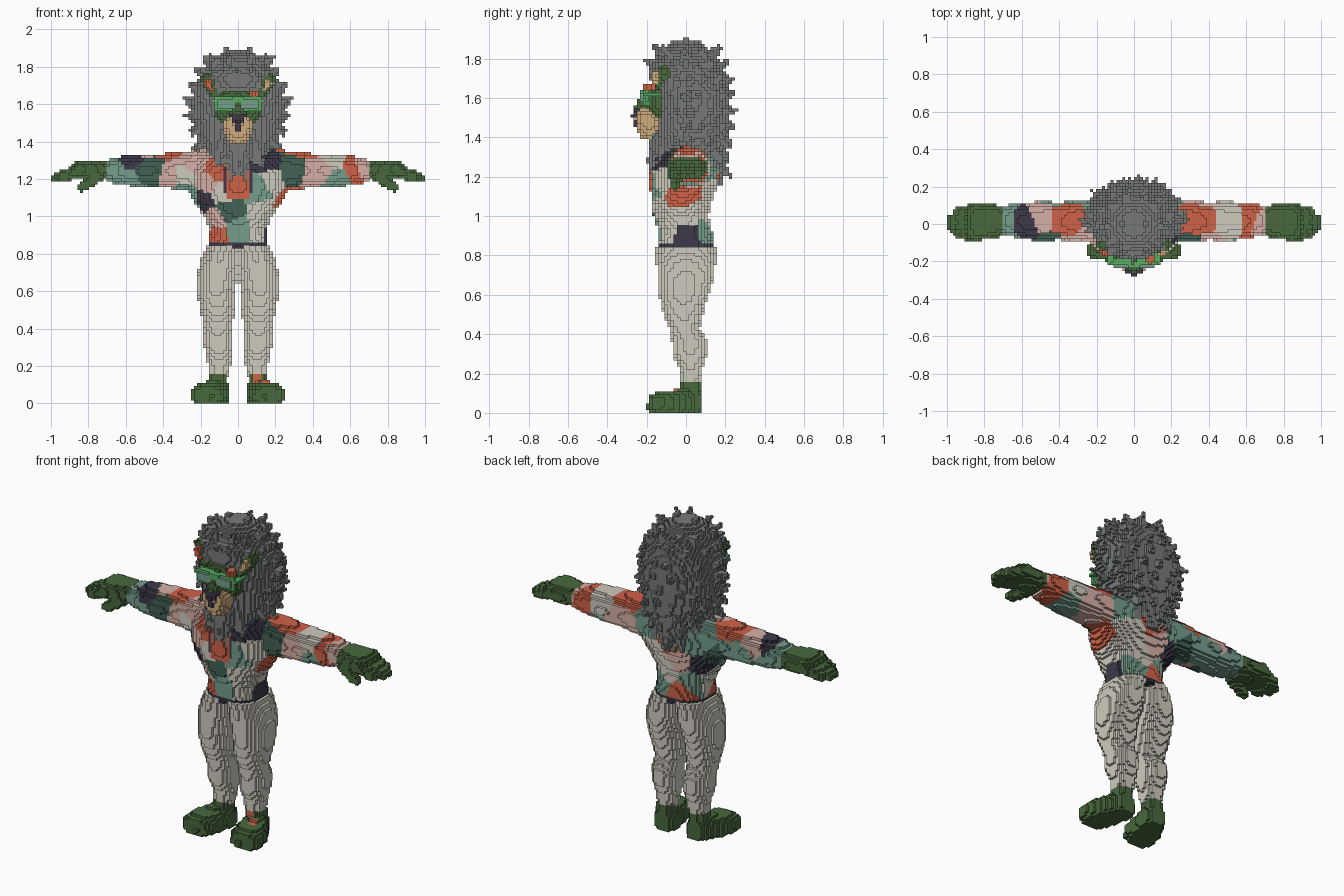
import bpy, math, random

random.seed(4)
H = 2 / 128            # block size
PAL = {                # sRGB 0-255, converted to linear below
    "mane grey": (118, 122, 121), "dark green": (72, 104, 61), "frame green": (88, 172, 96),
    "tan": (206, 172, 126), "navy": (62, 56, 74), "coral": (208, 98, 72), "dusty pink": (214, 176, 166),
    "sage": (118, 157, 140), "deep teal": (66, 98, 85), "cream": (206, 203, 190)}
NAMES = list(PAL)
GREY, GREEN, FRAME, TAN, NAVY, CORAL, PINK, SAGE, TEAL, CREAM = range(10)


def lin(c):
    c /= 255
    return c / 12.92 if c < 0.04045 else ((c + 0.055) / 1.055) ** 2.4


MATS = []
for n in NAMES:
    m = bpy.data.materials.new(n)
    m.diffuse_color = (*[lin(c) for c in PAL[n]], 1)
    MATS.append(m)

cells = {}             # block index -> (part name, colour)


def fill(part, col, lo, hi, inside):
    """Fill every block whose centre passes the test."""
    rng = [range(math.floor(a / H) - 1, math.ceil(b / H) + 1) for a, b in zip(lo, hi)]
    for i in rng[0]:
        for j in rng[1]:
            for k in rng[2]:
                p = ((i + .5) * H, (j + .5) * H, (k + .5) * H)
                if k >= 0 and inside(*p):
                    cells[i, j, k] = (part, col(*p) if callable(col) else col)


def section(rows, t):
    for a, b in zip(rows, rows[1:]):
        if a[0] <= t <= b[0]:
            f = (t - a[0]) / (b[0] - a[0])
            return [u + (v - u) * f for u, v in zip(a[1:], b[1:])]


def loft(part, col, rows, axis=2, pw=2, side=1):
    """Stack of rounded sections (position, centre a, centre b, radius a, radius b)."""
    o = [n for n in (0, 1, 2) if n != axis]
    lo, hi = [0] * 3, [0] * 3
    lo[axis], hi[axis] = rows[0][0], rows[-1][0]
    for n in (0, 1):
        lo[o[n]] = min(r[1 + n] - r[3 + n] for r in rows)
        hi[o[n]] = max(r[1 + n] + r[3 + n] for r in rows)
    if side < 0:
        lo[0], hi[0] = -hi[0], -lo[0]

    def test(x, y, z):
        p = (x * side, y, z)
        s = section(rows, p[axis])
        return s and abs((p[o[0]] - s[0]) / s[2]) ** pw + abs((p[o[1]] - s[1]) / s[3]) ** pw <= 1
    fill(part, col, lo, hi, test)


def ball(part, col, c, r, pw=2):
    fill(part, col, [a - b for a, b in zip(c, r)], [a + b for a, b in zip(c, r)],
         lambda *p: sum(abs((v - a) / b) ** pw for v, a, b in zip(p, c, r)) <= 1)


def taper(part, col, p, q, r0, r1):
    """Round-ended cone from p to q."""
    d = [b - a for a, b in zip(p, q)]
    dd = sum(v * v for v in d)
    r = max(r0, r1)

    def test(*x):
        t = max(0, min(1, sum((v - a) * b for v, a, b in zip(x, p, d)) / dd))
        return sum((v - a - b * t) ** 2 for v, a, b in zip(x, p, d)) <= (r0 + (r1 - r0) * t) ** 2
    fill(part, col, [min(a, b) - r for a, b in zip(p, q)], [max(a, b) + r for a, b in zip(p, q)], test)


# shirt patches: the nearest seed decides the colour
F, B = -.15, .14
SEEDS = [
    (-.67, 0, 1.25, SAGE), (-.57, 0, 1.31, NAVY), (-.58, 0, 1.18, SAGE), (-.5, .03, 1.31, PINK),
    (-.45, -.06, 1.24, TEAL), (-.38, .02, 1.34, CORAL), (-.37, -.06, 1.22, PINK), (-.3, -.1, 1.2, CREAM),
    (-.27, -.05, 1.12, SAGE), (-.23, -.1, 1.3, PINK), (-.2, F, 1.08, NAVY), (-.17, F, 1.18, PINK),
    (-.12, F, 1.25, CORAL), (-.07, F, 1.13, CREAM), (-.05, F, 1.03, TEAL), (0, F, .93, SAGE),
    (-.12, -.1, .88, CORAL), (-.13, F, .98, PINK), (.1, F, 1.14, SAGE), (.13, F, 1.02, CREAM),
    (.17, F, 1.3, NAVY), (.3, -.08, 1.24, TEAL), (.25, -.02, 1.08, CORAL), (.2, F, 1.2, CREAM),
    (.15, 0, .9, NAVY), (.35, .02, 1.34, CORAL), (.4, -.05, 1.23, PINK), (.5, .02, 1.27, CREAM),
    (.52, 0, 1.18, SAGE), (.63, .02, 1.25, CORAL), (.69, 0, 1.27, PINK), (.12, -.1, .92, CREAM),
    (0, B, 1.2, CORAL), (.14, B, 1.25, SAGE), (.12, B, 1.12, CREAM), (-.05, B, 1.08, PINK),
    (-.17, B, 1.24, SAGE), (-.16, .1, 1.06, NAVY), (.06, B, 1.0, CREAM), (-.12, .1, .97, SAGE),
    (-.06, B, .88, CORAL), (.1, .12, .92, SAGE), (-.16, 0, .98, CREAM), (.19, 0, 1.0, CREAM),
    (-.27, .08, 1.14, TEAL), (-.42, .1, 1.2, SAGE), (.36, .1, 1.2, PINK)]


def shirt_col(x, y, z):
    if z < .86:
        return NAVY
    if y < -.1 and abs(x) < .08 and 1.09 < z < 1.26:
        if abs(x) < .055:
            return CORAL
        if z > 1.13:
            return NAVY
    return min(SEEDS, key=lambda s: (x - s[0]) ** 2 + (y - s[1]) ** 2 + (z - s[2]) ** 2)[3]


def foot_col(x, y, z):
    spots = ((.09, -.04, .14, .035), (.15, -.07, .11, .03))
    return CORAL if any(math.dist((x, y, z), s[:3]) < s[3] for s in spots) else GREEN


LEG = [(.14, .105, .02, .05, .05), (.2, .1, .025, .06, .053), (.3, .105, .02, .077, .087),
       (.36, .107, .02, .079, .09), (.43, .107, -.008, .082, .076), (.5, .11, -.015, .092, .1),
       (.6, .117, -.012, .103, .125), (.7, .108, 0, .108, .145), (.78, .095, 0, .1, .15), (.84, .08, 0, .087, .15)]
FOOT = [(-.19, .165, .045, .07, .04), (-.15, .16, .05, .092, .055), (-.05, .14, .05, .085, .07),
        (.03, .11, .05, .067, .08), (.075, .105, .05, .045, .06)]
ARM = [(.15, .01, 1.24, .12, .115), (.3, .015, 1.245, .107, .105), (.4, .015, 1.245, .1, .09),
       (.5, .015, 1.245, .105, .085), (.6, .015, 1.245, .095, .08), (.71, .02, 1.245, .078, .056)]
PALM = [(.7, .02, 1.247, .075, .05), (.76, .015, 1.247, .09, .058), (.85, .01, 1.25, .1, .052), (.89, .01, 1.24, .09, .042)]
TORSO = [(.83, 0, 0, .165, .15), (.87, 0, 0, .16, .145), (.93, 0, -.005, .155, .135), (1.0, 0, -.025, .18, .14),
         (1.08, 0, -.022, .235, .155), (1.15, 0, -.01, .27, .172), (1.22, 0, -.005, .28, .175),
         (1.3, 0, 0, .25, .15), (1.36, 0, .01, .18, .1)]

# shirt, trousers, hands and feet
loft("shirt", shirt_col, TORSO, pw=2.2)
for s, side in ((1, "left"), (-1, "right")):
    loft("shirt", shirt_col, ARM, 0, 2.2, s)
    loft("trousers", CREAM, LEG, 2, 2.2, s)
    loft(side + "_hand", GREEN, PALM, 0, 2.3, s)
    for y, tip in ((-.065, .94), (-.017, .974), (.032, .974), (.078, .95)):
        taper(side + "_hand", GREEN, (s * .84, y, 1.25), (s * tip, y * .8, 1.208), .034, .026)
    taper(side + "_hand", GREEN, (s * .75, -.045, 1.215), (s * .83, -.06, 1.157), .035, .026)
    loft(side + "_foot", foot_col, FOOT, 1, 2.8, s)
    loft(side + "_foot", foot_col, [(.05, .107, .02, .05, .055), (.155, .107, .02, .05, .055)], 2, 2.4, s)
    for n in range(4):
        taper(side + "_foot", GREEN, (s * (.1 + n * .041), -.13, .055),
              (s * (.1 + n * .043), -.172 + .012 * abs(n - 1), .036), .034, .028)

# mane body, then tufts growing from its sections
MANE = [(1.15, 0, .14, .04, .04), (1.24, 0, .07, .11, .12), (1.32, 0, .015, .165, .185), (1.4, 0, .03, .205, .185),
        (1.5, 0, .04, .24, .18), (1.62, 0, .035, .25, .19), (1.72, 0, .01, .22, .19), (1.8, 0, .005, .17, .155),
        (1.86, 0, 0, .11, .11), (1.895, 0, 0, .05, .05)]
loft("mane", GREY, MANE, pw=2.1)
taper("mane", GREY, (0, -.1, 1.37), (0, -.155, 1.24), .1, .035)
for s in (1, -1):
    for p, q in (((.05, 0, 1.84), (.068, 0, 1.915)), ((.1, .01, 1.8), (.15, .01, 1.865)),
                 ((.16, 0, 1.74), (.225, 0, 1.79)), ((.2, .02, 1.66), (.265, .02, 1.72)),
                 ((.22, .02, 1.6), (.298, .02, 1.64)), ((.22, .02, 1.53), (.287, .02, 1.545)),
                 ((.2, .02, 1.46), (.26, .02, 1.46)), ((.17, 0, 1.42), (.225, 0, 1.37)),
                 ((.09, -.1, 1.36), (.11, -.14, 1.25)), ((.03, -.13, 1.3), (.035, -.165, 1.19))):
        taper("mane", GREY, (s * p[0], p[1], p[2]), (s * q[0], q[1], q[2]), .045, .006)
for n, z in enumerate((1.26, 1.33, 1.4, 1.47, 1.54, 1.61, 1.68, 1.75, 1.81)):
    cx, cy, rx, ry = section(MANE, z)
    count = int(rx * 68)
    for i in range(count):
        a = 2 * math.pi * (i + .5 * (n % 2) + random.uniform(-.2, .2)) / count
        u, v = math.cos(a), math.sin(a)
        if v < -.55 and 1.38 < z < 1.72:
            continue
        g = random.uniform(.022, .042)
        dz = (z - 1.58) * .22 + random.uniform(-.015, .01)
        taper("mane", GREY, (u * rx * .86, cy + v * ry * .86, z),
              (u * (rx + g), cy + v * (ry + g), z + dz), .036, .007)

# face, muzzle and nose
ball("face", GREEN, (0, -.105, 1.59), (.13, .098, .1), 2.6)
ball("mane", GREY, (0, -.1, 1.73), (.14, .09, .085), 2.2)
taper("face", GREEN, (0, -.165, 1.62), (0, -.225, 1.545), .045, .04)
loft("muzzle", TAN, [(1.385, 0, -.185, .035, .04), (1.42, 0, -.19, .06, .055), (1.47, 0, -.195, .087, .063),
                     (1.51, 0, -.2, .08, .066), (1.55, 0, -.195, .045, .06)])
loft("nose", NAVY, [(1.45, 0, -.25, .009, .018), (1.485, 0, -.252, .014, .02), (1.51, 0, -.252, .034, .022),
                    (1.545, 0, -.25, .042, .022)], pw=3)

# ears and glasses
for s in (1, -1):
    taper("ears", GREEN, (s * .125, -.13, 1.66), (s * .165, -.11, 1.73), .028, .036)
    taper("ears", TAN if s > 0 else CORAL, (s * .145, -.155, 1.68), (s * .162, -.15, 1.715), .016, .019)
    ball("glasses", FRAME, (s * .062, -.21, 1.603), (.06, .016, .042), 5)
    ball("glasses", SAGE, (s * .062, -.215, 1.603), (.043, .024, .026), 4)
    ball("glasses", FRAME, (s * .125, -.165, 1.62), (.012, .06, .012), 8)
ball("glasses", FRAME, (0, -.21, 1.625), (.03, .018, .012), 6)
ball("face", CORAL, (.085, -.185, 1.655), (.025, .03, .02))

# build one mesh per part from the exposed block sides
SIDES = [((1, 0, 0), ((1, 0, 0), (1, 1, 0), (1, 1, 1), (1, 0, 1))), ((-1, 0, 0), ((0, 0, 0), (0, 0, 1), (0, 1, 1), (0, 1, 0))),
         ((0, 1, 0), ((0, 1, 0), (0, 1, 1), (1, 1, 1), (1, 1, 0))), ((0, -1, 0), ((0, 0, 0), (1, 0, 0), (1, 0, 1), (0, 0, 1))),
         ((0, 0, 1), ((0, 0, 1), (1, 0, 1), (1, 1, 1), (0, 1, 1))), ((0, 0, -1), ((0, 0, 0), (0, 1, 0), (1, 1, 0), (1, 0, 0)))]
parts = {}
for (i, j, k), (part, col) in cells.items():
    verts, faces, cols = parts.setdefault(part, ({}, [], []))
    for (a, b, c), corners in SIDES:
        if (i + a, j + b, k + c) not in cells:
            faces.append([verts.setdefault((i + u, j + v, k + w), len(verts)) for u, v, w in corners])
            cols.append(col)
for part, (verts, faces, cols) in parts.items():
    me = bpy.data.meshes.new(part)
    me.from_pydata([(x * H, y * H, z * H) for x, y, z in verts], [], faces)
    used = sorted(set(cols))
    for c in used:
        me.materials.append(MATS[c])
    me.polygons.foreach_set("material_index", [used.index(c) for c in cols])
    me.update()
    bpy.context.collection.objects.link(bpy.data.objects.new(part, me))
